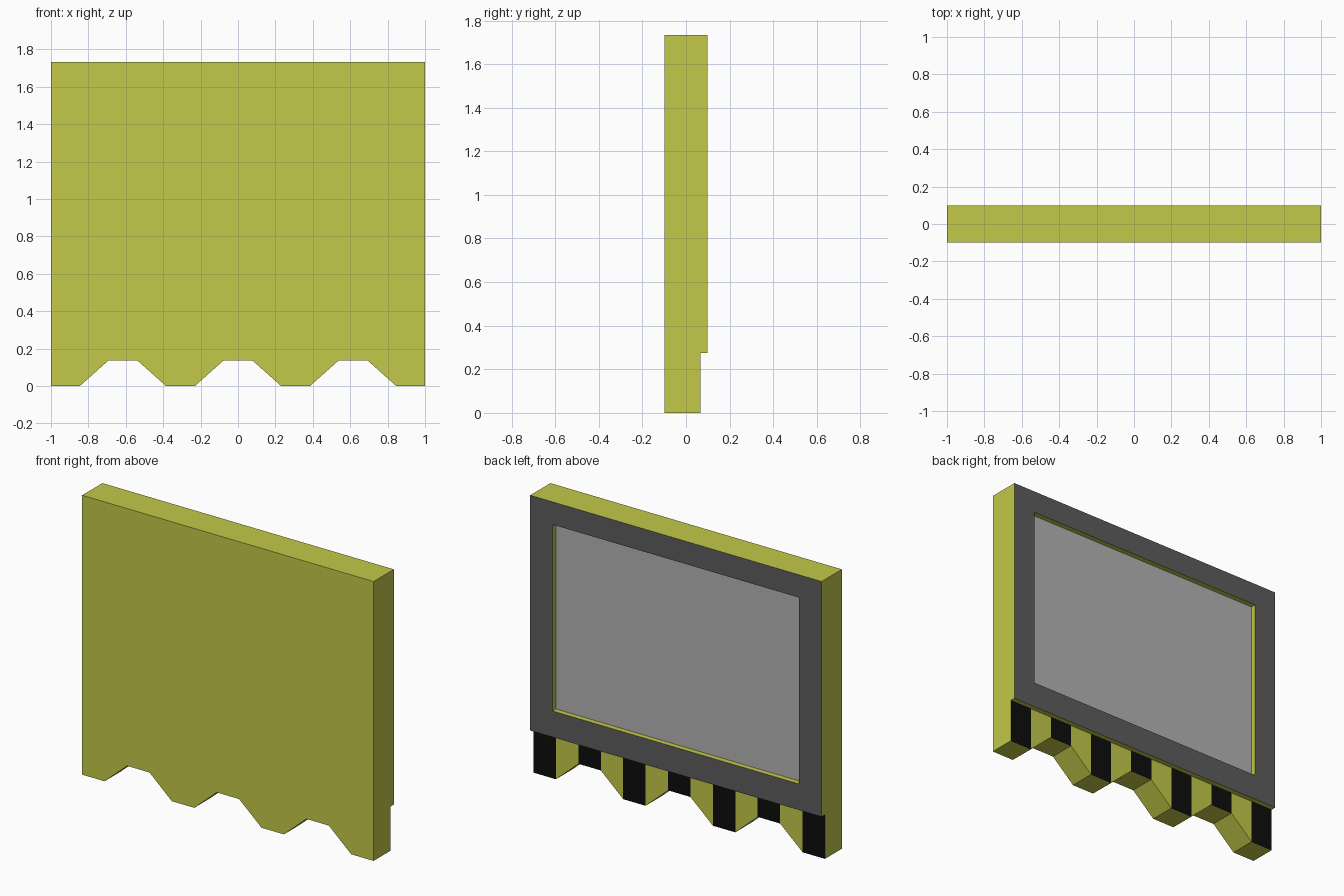
import bpy, bmesh

if "Cube" in bpy.data.objects:
    bpy.data.objects.remove(bpy.data.objects["Cube"])

# Main dimensions
H, STEP, NOTCH = 1.733, 0.274, 0.137      # height, contact zone height, notch height
YF, YS, YB = -0.099, 0.066, 0.099         # front, recessed and back planes
COLS = 13
IN_X, IN_Z0, IN_Z1 = 0.846, 0.436, 1.592  # screen recess


def material(name, rgb):
    m = bpy.data.materials.new(name)
    m.diffuse_color = (*rgb, 1)
    m.use_nodes = True
    m.node_tree.nodes["Principled BSDF"].inputs["Base Color"].default_value = m.diffuse_color
    return m


mats = [
    material("yellow_shell", (0.54, 0.58, 0.065)),
    material("dark_border", (0.107, 0.107, 0.107)),
    material("grey_panel", (0.456, 0.456, 0.456)),
    material("black_contact", (0.004, 0.004, 0.004)),
]
SHELL, BORDER, PANEL, CONTACT = range(4)

bm = bmesh.new()


def face(points, mat=SHELL):
    f = bm.faces.new([bm.verts.new(p) for p in points])
    f.material_index = mat


def rect(hx, z0, z1, y):
    return [(-hx, y, z0), (hx, y, z0), (hx, y, z1), (-hx, y, z1)]


# Toothed bottom edge: repeating low, low, high, high
edge = [(-1 + 2 * i / COLS, (0, 0, NOTCH, NOTCH)[i % 4]) for i in range(COLS + 1)]

# Front face, top and the two stepped sides
face([(x, YF, z) for x, z in edge] + [(1, YF, H), (-1, YF, H)])
face([(-1, YF, H), (1, YF, H), (1, YB, H), (-1, YB, H)])
for x in (-1, 1):
    face([(x, YF, 0), (x, YS, 0), (x, YS, STEP), (x, YB, STEP), (x, YB, H), (x, YF, H)])

# Underside of the teeth and alternating contact stripes
for i, ((x0, z0), (x1, z1)) in enumerate(zip(edge, edge[1:])):
    face([(x0, YF, z0), (x1, YF, z1), (x1, YS, z1), (x0, YS, z0)])
    face([(x0, YS, z0), (x1, YS, z1), (x1, YS, STEP), (x0, YS, STEP)],
         SHELL if i % 2 else CONTACT)

# Ledge above the contacts
face([(x, YS, STEP) for x, _ in edge] + [(1, YB, STEP), (-1, YB, STEP)])

# Back border, recess walls and recessed panel
outer = rect(1, STEP, H, YB)
inner = rect(IN_X, IN_Z0, IN_Z1, YB)
floor = rect(IN_X, IN_Z0, IN_Z1, YS)
for i in range(4):
    j = (i + 1) % 4
    face([outer[i], outer[j], inner[j], inner[i]], BORDER)
    face([inner[i], inner[j], floor[j], floor[i]])
face(floor, PANEL)

# Weld into one closed solid
bmesh.ops.remove_doubles(bm, verts=bm.verts[:], dist=1e-5)
bmesh.ops.recalc_face_normals(bm, faces=bm.faces[:])
mesh = bpy.data.meshes.new("cartridge_body")
bm.to_mesh(mesh)
bm.free()
for m in mats:
    mesh.materials.append(m)
body = bpy.data.objects.new("cartridge_body", mesh)
bpy.context.collection.objects.link(body)
